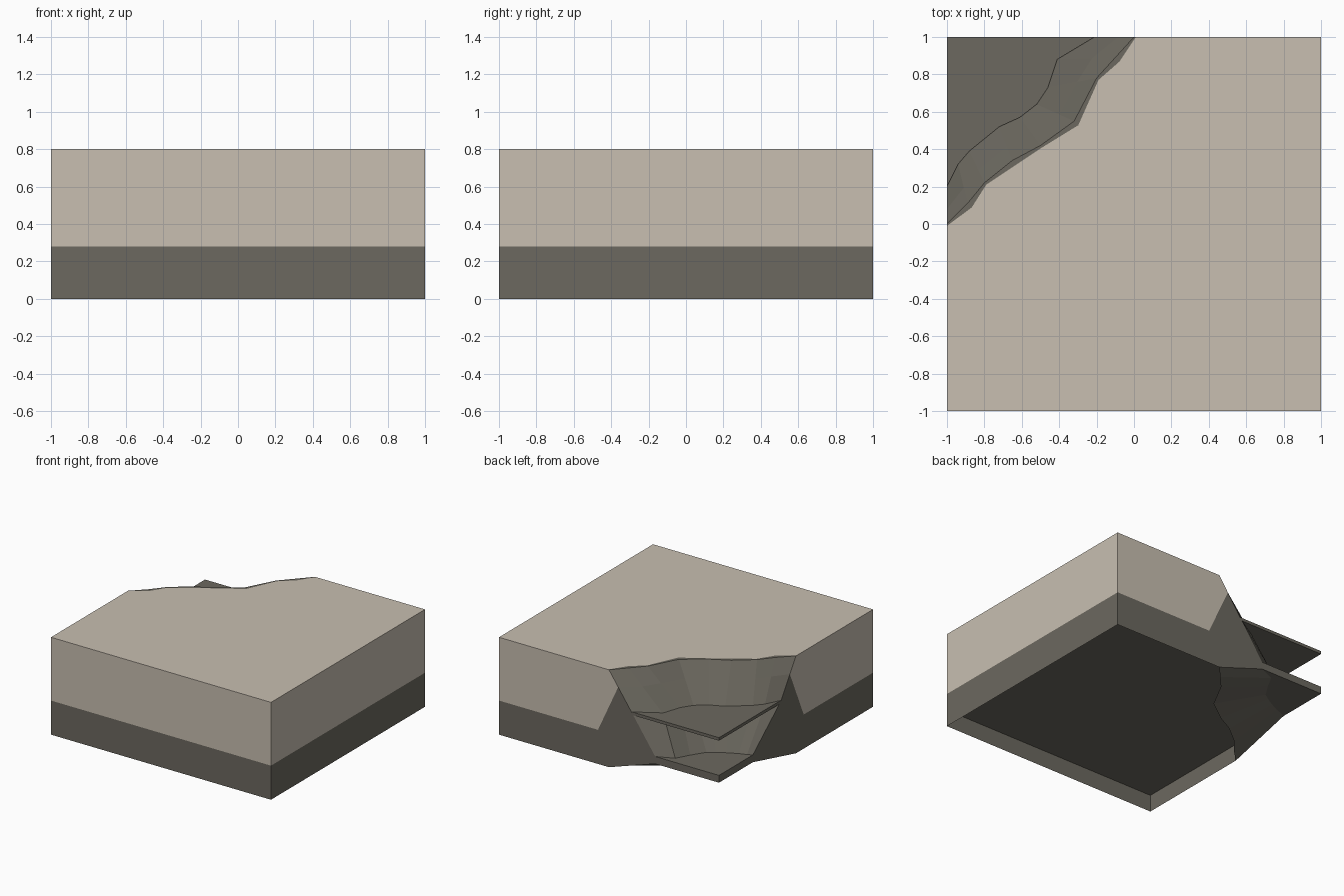
import bpy, bmesh
from mathutils import Vector

old = bpy.data.objects.get("Cube")
if old:
    bpy.data.objects.remove(old)


def material(name, rgb):
    mat = bpy.data.materials.new(name)
    mat.use_nodes = True
    mat.diffuse_color = (*rgb, 1)
    mat.node_tree.nodes["Principled BSDF"].inputs["Base Color"].default_value = (*rgb, 1)
    return mat


MATERIALS = [material("pale_stone", (0.58, 0.52, 0.44)),
             material("dark_rock", (0.15, 0.14, 0.115))]
PALE, DARK = 0, 1
TOP, BAND, NOTCH = 0.8, 0.28, 0.68

# Broken edge seen from above, running from the back wall to the right wall
rim = [(0, 1), (-.1, .89), (-.2, .78), (-.32, .55), (-.5, .42),
       (-.65, .34), (-.8, .22), (-.89, .11), (-1, 0)]
middle = [(-.21, 1), (-.41, .88), (-.46, .73), (-.52, .64), (-.61, .57),
          (-.72, .52), (-.88, .39), (-.94, .32), (-1, .2)]
low = [(-.42, 1), (-.56, .94), (-.62, .83), (-.69, .72), (-.75, .68),
       (-.82, .64), (-.9, .6), (-.96, .58), (-1, .56)]


def level(row, z):
    return [Vector((x, y, z)) for x, y in row]


def face(bm, points, mat):
    bm.faces.new([bm.verts.new(p) for p in points]).material_index = mat


def finish(bm, name):
    bmesh.ops.remove_doubles(bm, verts=bm.verts, dist=0.001)
    bmesh.ops.recalc_face_normals(bm, faces=bm.faces)
    mesh = bpy.data.meshes.new(name)
    bm.to_mesh(mesh)
    bm.free()
    for mat in MATERIALS:
        mesh.materials.append(mat)
    obj = bpy.data.objects.new(name, mesh)
    bpy.context.collection.objects.link(obj)


# Rock shell: broken face bridged between height levels
shell = bmesh.new()
upper, mid = level(rim, TOP), level(middle, 0.5)
kink = [a.lerp(b, (TOP - NOTCH) / (TOP - 0.5)) for a, b in zip(upper, mid)]
rows = [upper, kink, mid, level(low, 0.2), level(low, 0.14), level(rim, 0)]
for a, b in zip(rows, rows[1:]):
    for i in range(len(a) - 1):
        face(shell, (a[i], a[i + 1], b[i + 1], b[i]), DARK)

# Top with a narrow dark chipped border
inner = []
for i, p in enumerate(upper):
    d = 0.022 if i % 2 else 0.01
    inner.append(Vector((-1 if i == len(upper) - 1 else p.x + d,
                         1 if i == 0 else p.y - d, TOP)))
for i in range(len(upper) - 1):
    face(shell, (upper[i], upper[i + 1], inner[i + 1], inner[i]), DARK)
corners = [(-1, -1), (1, -1), (1, 1)]
face(shell, inner + level(corners, TOP), PALE)

# Whole front and left walls, in two bands
for a, b in zip(corners, corners[1:]):
    for bottom, top, mat in ((0, BAND, DARK), (BAND, TOP, PALE)):
        face(shell, level((a, b), bottom) + level((b, a), top), mat)

# Broken back and right walls
for end, place in ((0, lambda s, z: Vector((s, 1, z))),
                   (-1, lambda s, z: Vector((-1, -s, z)))):
    edge = [row[end] for row in rows]
    band = [place(1, BAND), place(0.1, BAND)]
    face(shell, [place(1, TOP), inner[end], upper[end], edge[1]] + band[::-1], PALE)
    face(shell, band + edge[1:] + [place(1, 0)], DARK)
finish(shell, "rock_block")

# Recessed underside
floor = bmesh.new()
face(floor, level(low + corners, 0.14), DARK)
finish(floor, "underside")


# Flat ledges filling the broken corner
def ledge(name, row, bottom, top):
    bm = bmesh.new()
    outline = row + [(-1, 1)]
    lower, higher = level(outline, bottom), level(outline, top)
    face(bm, lower, DARK)
    face(bm, higher, DARK)
    for i in range(len(outline)):
        j = (i + 1) % len(outline)
        face(bm, (lower[i], lower[j], higher[j], higher[i]), DARK)
    finish(bm, name)


ledge("upper_ledge", middle, 0.485, 0.51)
ledge("lower_ledge", low, 0.14, 0.2)
